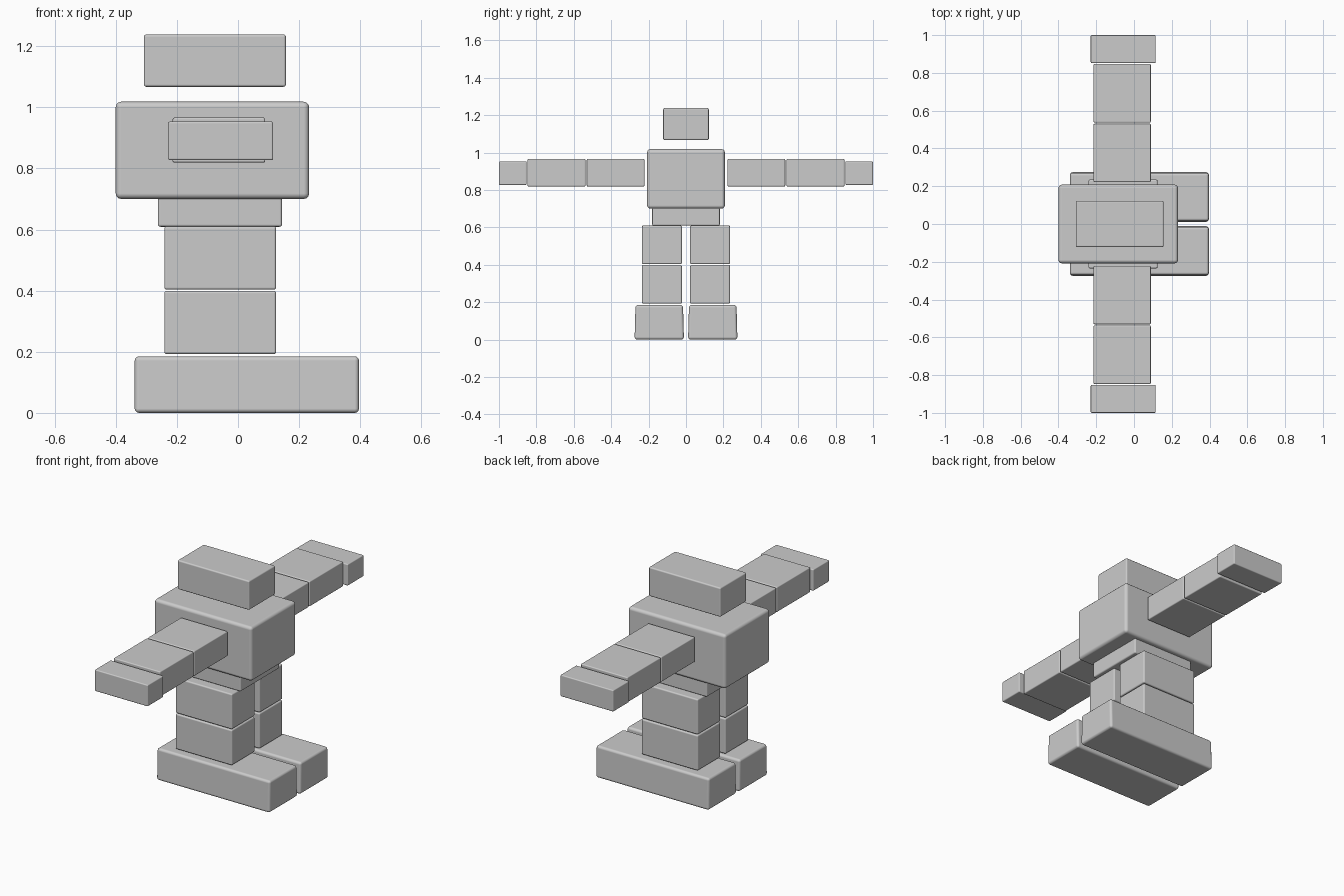
import bpy, bmesh
from mathutils import Vector

if "Cube" in bpy.data.objects:
    bpy.data.objects.remove(bpy.data.objects["Cube"])

grey = bpy.data.materials.new("plain_grey")
grey.diffuse_color = (0.6, 0.6, 0.6, 1)
grey.use_nodes = True
grey.node_tree.nodes["Principled BSDF"].inputs["Base Color"].default_value = grey.diffuse_color


def block(name, x, y, z, bevel=0.006, taper=0.0):
    """Rounded block spanning the given ranges; taper narrows the top in y."""
    lo, hi = Vector((x[0], y[0], z[0])), Vector((x[1], y[1], z[1]))
    centre, size = (lo + hi) / 2, hi - lo
    bm = bmesh.new()
    bmesh.ops.create_cube(bm, size=1)
    for v in bm.verts:
        v.co = Vector(a * b for a, b in zip(v.co, size))
        if v.co.z > 0:
            v.co.y -= taper if v.co.y > 0 else -taper
    mesh = bpy.data.meshes.new(name)
    bm.to_mesh(mesh)
    bm.free()
    mesh.materials.append(grey)
    ob = bpy.data.objects.new(name, mesh)
    ob.location = centre
    bpy.context.collection.objects.link(ob)
    mod = ob.modifiers.new("rounded_edges", 'BEVEL')
    mod.width = bevel
    mod.segments = 3
    mod.harden_normals = True
    for p in mesh.polygons:
        p.use_smooth = True
    return ob


# Body
block("head", (-0.308, 0.157), (-0.122, 0.122), (1.067, 1.238), 0.008)
block("torso", (-0.40, 0.233), (-0.208, 0.208), (0.70, 1.018), 0.018)
block("pelvis", (-0.262, 0.144), (-0.181, 0.181), (0.609, 0.705), 0.008)

# Limbs: name, x range, y range on the +y side, z range, bevel, taper
limbs = [
    ("upper_arm", (-0.214, 0.089), (0.222, 0.531), (0.819, 0.966), 0.006, 0),
    ("forearm", (-0.214, 0.089), (0.537, 0.847), (0.819, 0.966), 0.006, 0),
    ("hand", (-0.229, 0.115), (0.852, 1.0), (0.827, 0.953), 0.006, 0),
    ("thigh", (-0.241, 0.125), (0.022, 0.235), (0.403, 0.61), 0.008, 0),
    ("shin", (-0.241, 0.125), (0.022, 0.235), (0.192, 0.399), 0.008, 0),
    ("foot", (-0.338, 0.396), (0.011, 0.275), (0.0, 0.185), 0.014, 0.005),
]
for name, x, y, z, bevel, taper in limbs:
    block(name + "_left", x, y, z, bevel, taper)
    block(name + "_right", x, (-y[1], -y[0]), z, bevel, taper)
